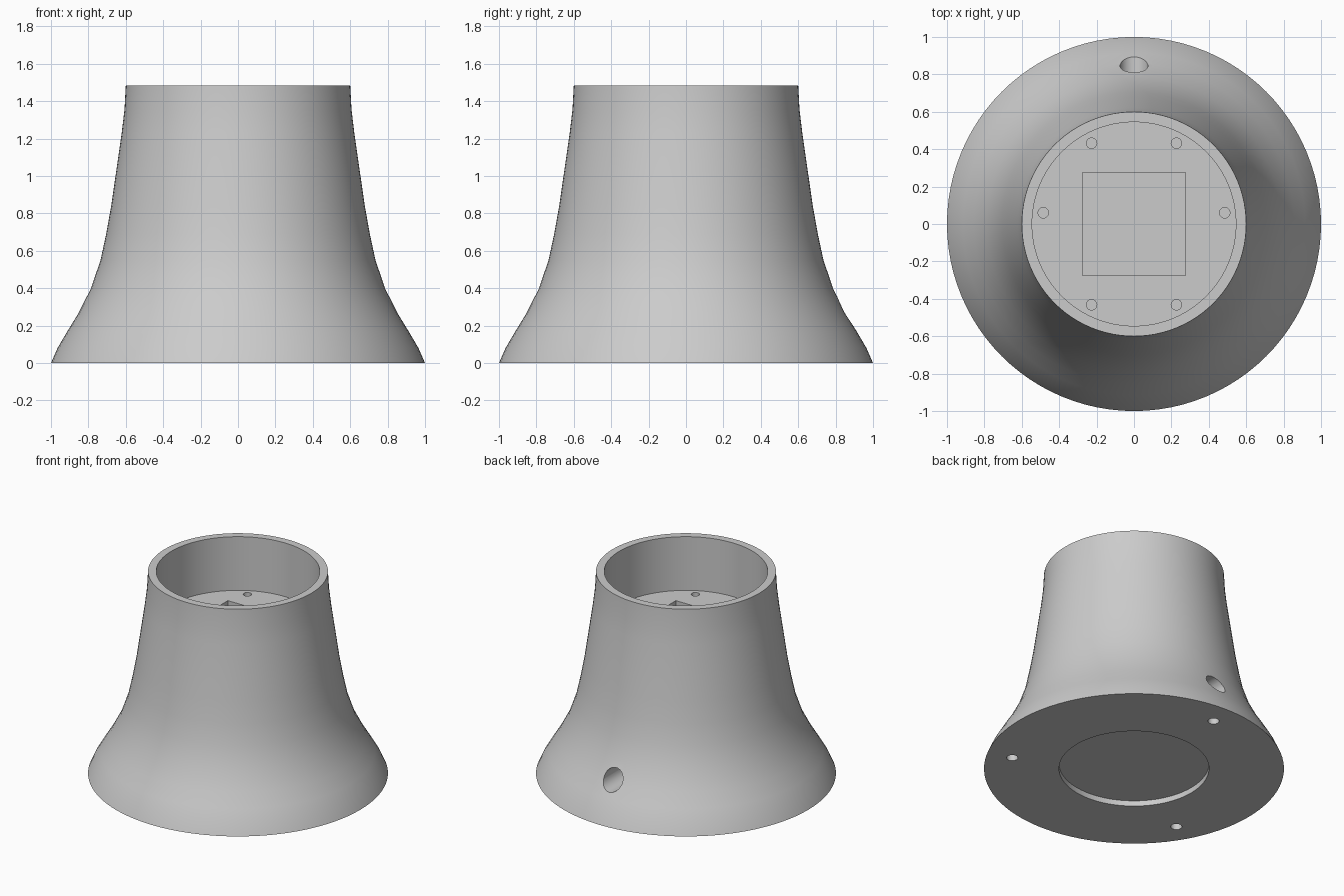
import bpy, bmesh, math
from mathutils import Matrix, Vector

cube = bpy.data.objects.get("Cube")
if cube:
    bpy.data.objects.remove(cube, do_unlink=True)

GREY = (0.6, 0.6, 0.6, 1)
grey = bpy.data.materials.new("light grey")
grey.use_nodes = True
grey.diffuse_color = GREY
grey.node_tree.nodes["Principled BSDF"].inputs["Base Color"].default_value = GREY

TOP, FLOOR, RECESS = 1.485, 1.09, 0.04


def make_object(name, bm):
    bmesh.ops.recalc_face_normals(bm, faces=bm.faces)
    mesh = bpy.data.meshes.new(name)
    bm.to_mesh(mesh)
    bm.free()
    mesh.materials.append(grey)
    obj = bpy.data.objects.new(name, mesh)
    bpy.context.collection.objects.link(obj)
    return obj


def lathe(name, profile, segments=96):
    bm = bmesh.new()
    verts = [bm.verts.new((r, 0, z)) for r, z in profile]
    edges = [bm.edges.new(pair) for pair in zip(verts, verts[1:])]
    bmesh.ops.spin(bm, geom=verts + edges, axis=(0, 0, 1), cent=(0, 0, 0),
                   angle=math.tau, steps=segments)
    bmesh.ops.remove_doubles(bm, verts=bm.verts, dist=0.0001)
    return make_object(name, bm)


def rod(name, start, end, radius, segments=32):
    start, end = Vector(start), Vector(end)
    axis = end - start
    place = Matrix.Translation((start + end) / 2) @ axis.to_track_quat('Z', 'Y').to_matrix().to_4x4()
    bm = bmesh.new()
    bmesh.ops.create_cone(bm, cap_ends=True, segments=segments, radius1=radius,
                          radius2=radius, depth=axis.length, matrix=place)
    return make_object(name, bm)


def block(name, size, bottom, top):
    bm = bmesh.new()
    bmesh.ops.create_cube(bm, size=1, matrix=Matrix.Translation((0, 0, (bottom + top) / 2))
                          @ Matrix.Diagonal((size, size, top - bottom, 1)))
    return make_object(name, bm)


# Flared body: underside recess, outer curve, rim and cup in one section
outer = [(1.0, 0), (0.965, 0.08), (0.915, 0.165), (0.857, 0.26), (0.788, 0.395),
         (0.735, 0.55), (0.705, 0.69), (0.678, 0.84), (0.642, 1.09),
         (0.622, 1.23), (0.607, 1.355), (0.6, TOP)]
body = lathe("flared_base", [(0, RECESS), (0.5, RECESS), (0.5, 0)] + outer
             + [(0.545, TOP), (0.545, FLOOR), (0, FLOOR)])

# Square shaft and the cable bore leading into it from the back
cutters = [block("shaft_cutter", 0.55, 0.16, FLOOR + 0.1),
           rod("cable_cutter", (0, 0.1, 0.275), (0, 1.2, 0.275), 0.075)]

# Screw holes in the cup floor
for x, y in [(0.227, 0.432), (0.485, 0.06), (0.227, -0.432)]:
    for side in (-1, 1):
        cutters.append(rod("floor_hole_cutter", (side * x, y, FLOOR - 0.15),
                           (side * x, y, FLOOR + 0.1), 0.028, 24))

# Three screw holes in the underside
for degrees in (90, 210, 330):
    a = math.radians(degrees)
    x, y = 0.825 * math.cos(a), 0.825 * math.sin(a)
    cutters.append(rod("foot_hole_cutter", (x, y, -0.1), (x, y, 0.12), 0.038, 24))

# Cut every opening, then remove the cutters
bpy.context.view_layer.objects.active = body
body.select_set(True)
for cutter in cutters:
    cutter.hide_render = True
    mod = body.modifiers.new("cut", 'BOOLEAN')
    mod.operation = 'DIFFERENCE'
    mod.solver = 'EXACT'
    mod.object = cutter
    bpy.ops.object.modifier_apply(modifier=mod.name)
    bpy.data.objects.remove(cutter, do_unlink=True)

bpy.ops.object.shade_smooth_by_angle(angle=math.radians(30))
